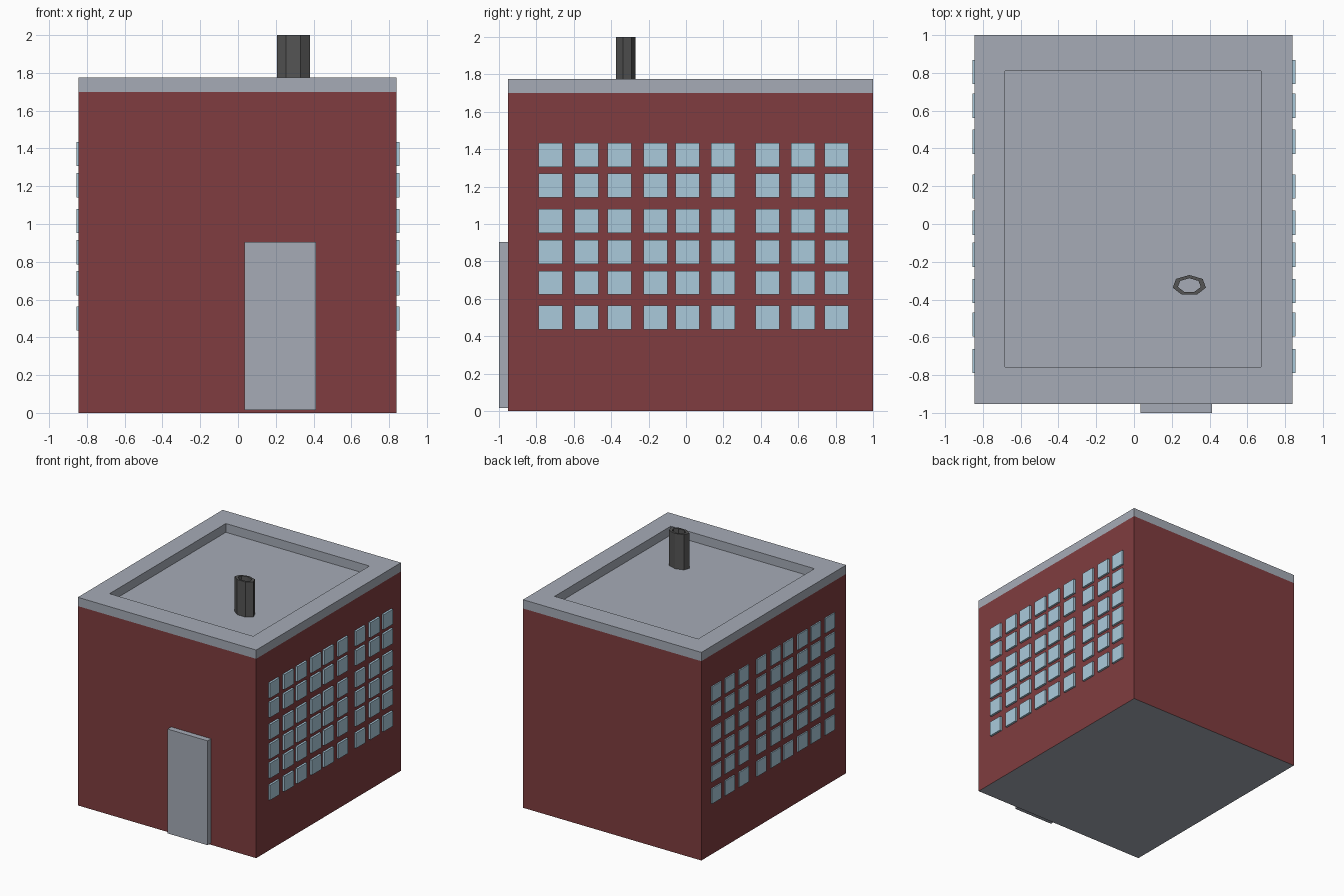
import bpy, bmesh, math

if "Cube" in bpy.data.objects:
    bpy.data.objects.remove(bpy.data.objects["Cube"])


def material(name, rgb):
    m = bpy.data.materials.new(name)
    m.diffuse_color = (*rgb, 1.0)
    m.use_nodes = True
    m.node_tree.nodes["Principled BSDF"].inputs["Base Color"].default_value = m.diffuse_color
    return m


BRICK = material("brick_red", (0.215, 0.046, 0.050))
GLASS = material("window_blue", (0.40, 0.59, 0.71))
DARK = material("dark_grey", (0.09, 0.09, 0.09))
GREY = material("concrete_grey", (0.38, 0.41, 0.47))


def finish(name, bm, *mats):
    mesh = bpy.data.meshes.new(name)
    bm.to_mesh(mesh)
    bm.free()
    for m in mats:
        mesh.materials.append(m)
    obj = bpy.data.objects.new(name, mesh)
    bpy.context.collection.objects.link(obj)
    return obj


def rect(x0, x1, y0, y1, z):
    return [(x0, y0, z), (x1, y0, z), (x1, y1, z), (x0, y1, z)]


def oval(cx, cy, rx, ry, z, sides):
    angles = [math.pi / 2 + 2 * math.pi * i / sides for i in range(sides)]
    return [(cx + rx * math.cos(a), cy + ry * math.sin(a), z) for a in angles]


def loft(rings, closed=False):
    """Skin consecutive rings of points with quads."""
    bm = bmesh.new()
    loops = [[bm.verts.new(p) for p in r] for r in rings]
    pairs = list(zip(loops, loops[1:]))
    if closed:
        pairs.append((loops[-1], loops[0]))
    for a, b in pairs:
        for i in range(len(a)):
            j = (i + 1) % len(a)
            bm.faces.new((a[i], a[j], b[j], b[i]))
    return bm, loops


def box(name, x0, x1, y0, y1, z0, z1, mat):
    bm, loops = loft([rect(x0, x1, y0, y1, z0), rect(x0, x1, y0, y1, z1)])
    bm.faces.new(loops[0][::-1])
    bm.faces.new(loops[1])
    return finish(name, bm, mat)


X0, X1, Y0, Y1 = -0.845, 0.838, -0.952, 1.0
WALL_TOP, TOP = 1.70, 1.775

# Brick walls with a grey underside
bm, loops = loft([rect(X0, X1, Y0, Y1, 0), rect(X0, X1, Y0, Y1, WALL_TOP)])
base = bm.faces.new(loops[0][::-1])
base.material_index = 1
finish("walls", bm, BRICK, GREY)

# Flat roof sunk inside a parapet
bm, loops = loft([
    rect(X0, X1, Y0, Y1, WALL_TOP),
    rect(X0, X1, Y0, Y1, TOP),
    rect(-0.682, 0.673, -0.757, 0.81, TOP),
    rect(-0.682, 0.673, -0.757, 0.81, WALL_TOP),
])
bm.faces.new(loops[-1])
finish("roof_parapet", bm, GREY)

# Front door slab
box("front_door", 0.035, 0.412, -1.0, Y0, 0.015, 0.905, GREY)

# Hollow seven-sided chimney
cx, cy, rx, ry = 0.293, -0.325, 0.09, 0.055
bm, _ = loft([
    oval(cx, cy, rx, ry, WALL_TOP, 7),
    oval(cx, cy, rx, ry, 2.0, 7),
    oval(cx, cy, rx * 0.69, ry * 0.69, 2.0, 7),
    oval(cx, cy, rx * 0.69, ry * 0.69, WALL_TOP, 7),
], closed=True)
finish("chimney", bm, DARK)

# Window grids on both side walls
COLUMNS = (-0.725, -0.532, -0.355, -0.163, 0.007, 0.199, 0.435, 0.626, 0.805)
ROWS = (0.50, 0.686, 0.85, 1.016, 1.205, 1.37)
H = 0.064
for side, x0, x1 in (("left", -0.856, X0), ("right", X1, 0.856)):
    for r, z in enumerate(ROWS, 1):
        for c, y in enumerate(COLUMNS, 1):
            box(f"window_{side}_{r}_{c}", x0, x1, y - H, y + H, z - H, z + H, GLASS)
